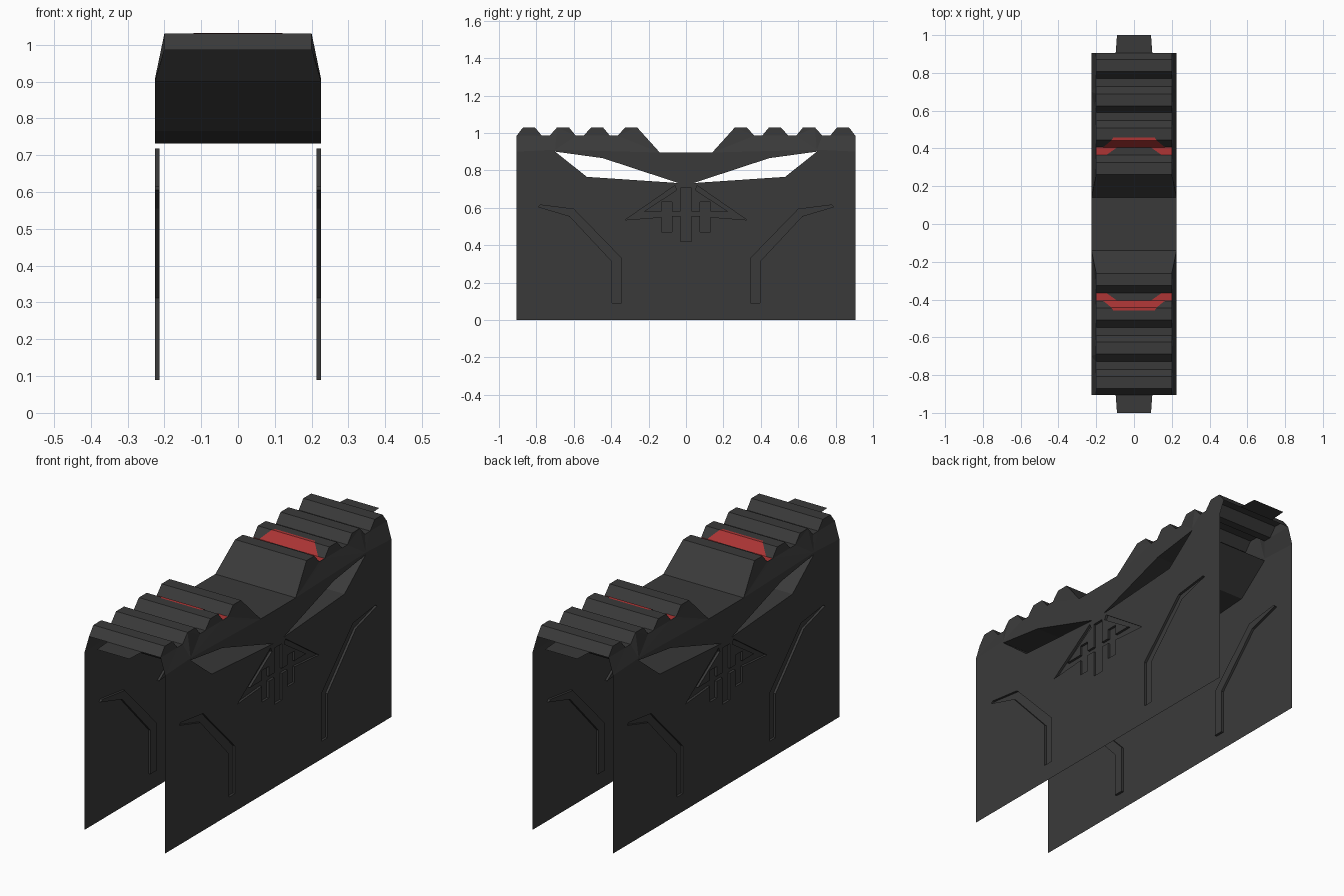
import bpy, bmesh

if "Cube" in bpy.data.objects:
    bpy.data.objects.remove(bpy.data.objects["Cube"])

W, WT, DEPTH = 0.225, 0.2, 0.012   # wall half width, roof half width, engraving depth


def mat(name, col):
    m = bpy.data.materials.new(name)
    m.diffuse_color = (*col, 1)
    m.use_nodes = True
    m.node_tree.nodes["Principled BSDF"].inputs["Base Color"].default_value = m.diffuse_color
    return m


GREY = mat("dark_grey", (0.042, 0.042, 0.042))
RED = mat("red", (0.42, 0.036, 0.036))


def finish(bm, name, material):
    bmesh.ops.remove_doubles(bm, verts=bm.verts, dist=1e-5)
    bmesh.ops.recalc_face_normals(bm, faces=bm.faces)
    me = bpy.data.meshes.new(name)
    bm.to_mesh(me)
    bm.free()
    me.materials.append(material)
    ob = bpy.data.objects.new(name, me)
    bpy.context.collection.objects.link(ob)
    return ob


def loop(bm, pts):
    vs = [bm.verts.new(p) for p in pts]
    return vs, [bm.edges.new((vs[i - 1], vs[i])) for i in range(len(vs))]


def fill(bm, edges):
    bmesh.ops.triangle_fill(bm, edges=edges, use_beauty=True, normal=(1, 0, 0))


def bridge(bm, a, b):
    for i in range(len(a)):
        bm.faces.new((a[i - 1], a[i], b[i], b[i - 1]))


def flip(pts):
    return [(-y, z) for y, z in reversed(pts)]


# Side-view outlines as (y, z)
eye = [(0.70, 0.9), (0.445, 0.865), (0.04, 0.732), (0.53, 0.765)]
slot = [(0.79, 0.605), (0.78, 0.615), (0.60, 0.592), (0.345, 0.33), (0.345, 0.09),
        (0.395, 0.09), (0.395, 0.312), (0.615, 0.545)]
slot[-1] = (0.622, 0.555)
vent_half = [(0.03, 0.42), (0.03, 0.555), (0.075, 0.555), (0.075, 0.47), (0.13, 0.47),
             (0.13, 0.55), (0.325, 0.535), (0.06, 0.718), (0.05, 0.695), (0.225, 0.58),
             (0.13, 0.58), (0.13, 0.63), (0.075, 0.63), (0.075, 0.58), (0.03, 0.58), (0.03, 0.705)]
vent = vent_half + flip(vent_half)
crease = [(0.905, 0.9), (0.70, 0.91), (0.14, 0.895)]
wall = [(0.905, 0)] + crease + flip(crease) + [(-0.905, 0)]

# Ridged roof profile, from the flat saddle out to the end
roof = [(0.14, 0.895)]
for i in range(4):
    y = 0.262 + 0.182 * i
    roof += [(y, 1.03), (y + 0.063, 1.03)]
    roof += [(y + 0.103, 0.985), (y + 0.145, 0.985)] if i < 3 else [(0.905, 0.985)]


def roof_x(y):
    return W if abs(y) < 0.2 else WT


# Side walls with eye holes and engraved slots, plus sloped shoulders
for s, side in ((1, "right"), (-1, "left")):
    bm = bmesh.new()
    edges = loop(bm, [(s * W, *p) for p in wall])[1]
    floors = []
    for hole in (eye, flip(eye), slot, flip(slot), vent):
        vs, es = loop(bm, [(s * W, *p) for p in hole])
        edges += es
        if len(hole) > 4:
            floors.append((vs, hole))
    fill(bm, edges)
    for vs, hole in floors:
        fv, fe = loop(bm, [(s * (W - DEPTH), *p) for p in hole])
        fill(bm, fe)
        bridge(bm, vs, fv)
    finish(bm, side + "_wall", GREY)

    bm = bmesh.new()
    for k in (1, -1):
        pts = [(s * W, k * y, z) for y, z in crease]
        pts += [(s * WT, k * y, z) for y, z in roof[1:]]
        fill(bm, loop(bm, pts)[1])
    finish(bm, side + "_shoulder", GREY)

# Ridged roof
bm = bmesh.new()
full = flip(roof) + roof
rows = [[bm.verts.new((s * roof_x(y), y, z)) for s in (-1, 1)] for y, z in full]
for a, b in zip(rows, rows[1:]):
    bm.faces.new((a[0], a[1], b[1], b[0]))
finish(bm, "ridged_roof", GREY)

# Tunnels joining the openings of both walls
for name, shape in (("rear_tunnel", eye), ("front_tunnel", flip(eye))):
    bm = bmesh.new()
    bridge(bm, *[[bm.verts.new((s * W, *p)) for p in shape] for s in (-1, 1)])
    finish(bm, name, GREY)

# Flat end tabs and red inlays between the first two ridges
for k, end in ((1, "rear"), (-1, "front")):
    bm = bmesh.new()
    bm.faces.new([bm.verts.new((x, k * y, 0.985)) for x, y in
                  ((-0.097, 0.905), (0.097, 0.905), (0.09, 1.0), (-0.09, 1.0))])
    finish(bm, end + "_tab", GREY)

    bm = bmesh.new()
    e = 0.002
    panels = [[(-0.165, 0.407 - e, 0.985 + e), (0.165, 0.407 - e, 0.985 + e),
               (0.12, 0.444 - e, 1.03 + e), (-0.12, 0.444 - e, 1.03 + e)],
              [(-0.12, 0.444 - e, 1.03 + e), (0.12, 0.444 - e, 1.03 + e),
               (0.11, 0.457, 1.03 + e), (-0.11, 0.457, 1.03 + e)]]
    for s in (1, -1):
        panels.append([(s * x, y, 0.985 + e) for x, y in
                       ((0.2, 0.366), (0.2, 0.407 - e), (0.09, 0.407 - e), (0.145, 0.366))])
    for p in panels:
        f = bm.faces.new([bm.verts.new((x, k * y, z)) for x, y, z in p])
        f.normal_update()
        if f.normal.z < 0:
            f.normal_flip()
    finish(bm, end + "_red_inlay", RED)
